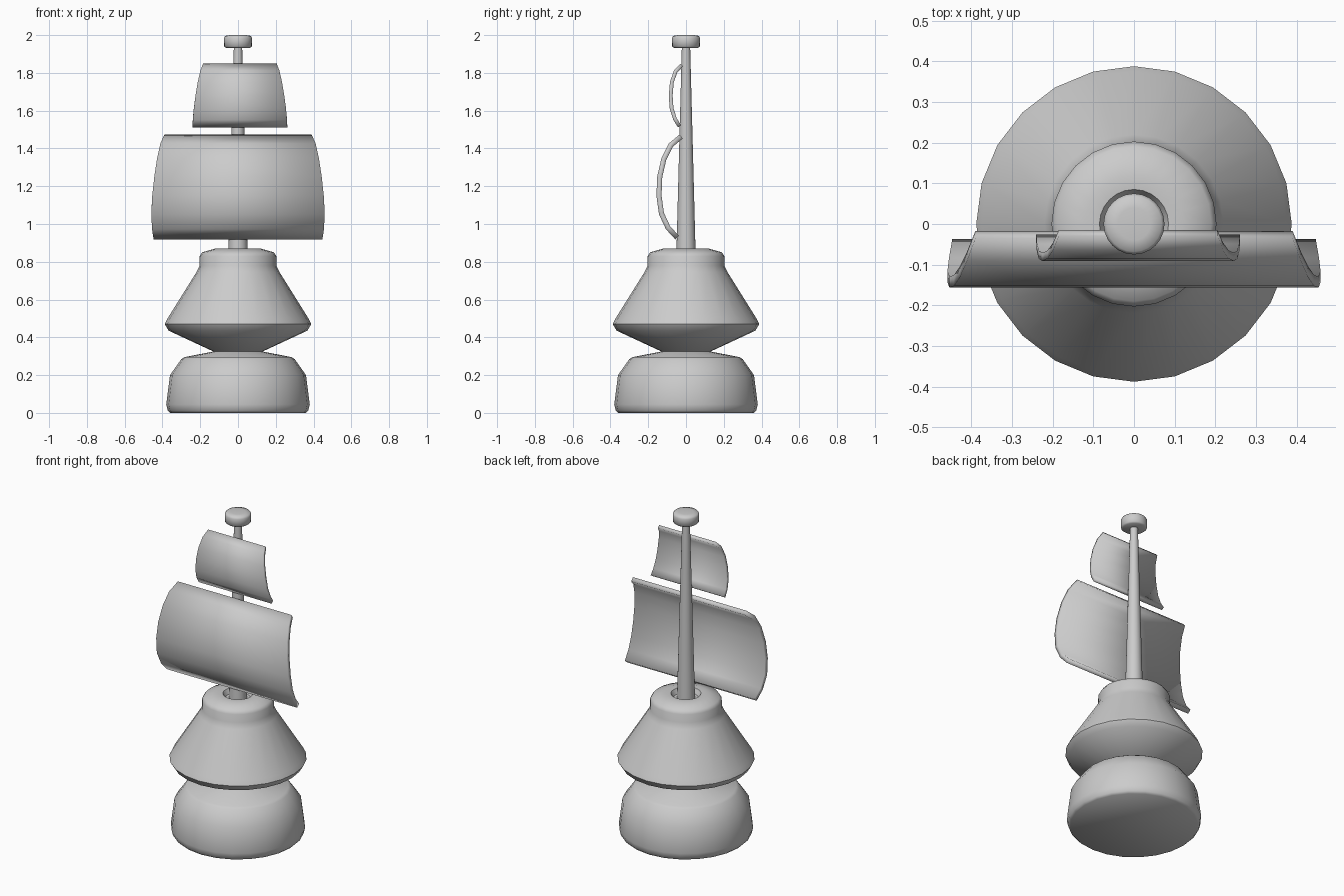
import bpy, bmesh
from math import pi, sin, cos, radians

if "Cube" in bpy.data.objects:
    bpy.data.objects.remove(bpy.data.objects["Cube"])


def finish(name, bm, angle):
    bmesh.ops.recalc_face_normals(bm, faces=bm.faces)
    me = bpy.data.meshes.new(name)
    bm.to_mesh(me)
    bm.free()
    ob = bpy.data.objects.new(name, me)
    bpy.context.collection.objects.link(ob)
    bpy.ops.object.select_all(action='DESELECT')
    ob.select_set(True)
    bpy.context.view_layer.objects.active = ob
    bpy.ops.object.shade_smooth_by_angle(angle=radians(angle))
    return ob


def lathe(name, profile, sides=24, angle=50):
    """Revolve (radius, z) points about z and cap both ends."""
    bm = bmesh.new()
    rings = [[bm.verts.new((r * cos(2 * pi * i / sides), r * sin(2 * pi * i / sides), z))
              for i in range(sides)] for r, z in profile]
    for a, b in zip(rings, rings[1:]):
        for i in range(sides):
            j = (i + 1) % sides
            bm.faces.new((a[i], a[j], b[j], b[i]))
    bm.faces.new(rings[0])
    bm.faces.new(rings[-1])
    return finish(name, bm, angle)


def sail(name, section, thickness, cx=0.0):
    """Billowed sheet from (half width, y, z) rows, thickened evenly."""
    bm = bmesh.new()
    rows = [[bm.verts.new((cx + s * w, y, z)) for s in (-1, 1)] for w, y, z in section]
    for a, b in zip(rows, rows[1:]):
        bm.faces.new((a[0], a[1], b[1], b[0]))
    ob = finish(name, bm, 50)
    mod = ob.modifiers.new("thickness", 'SOLIDIFY')
    mod.thickness = thickness
    mod.offset = 0
    mod.use_even_offset = True
    return ob


# Turned pedestal and body
lathe("base", [(0.36, 0), (0.372, 0.012), (0.38, 0.045), (0.36, 0.20),
               (0.30, 0.285), (0.285, 0.295), (0.13, 0.325), (0.10, 0.34)])
lathe("body", [(0.10, 0.32), (0.13, 0.325), (0.367, 0.435), (0.388, 0.47),
               (0.375, 0.497), (0.22, 0.745), (0.203, 0.78), (0.203, 0.83),
               (0.19, 0.85), (0.12, 0.87), (0.085, 0.868), (0.07, 0.84)])

# Mast and its cap
lathe("mast", [(0.05, 0.80), (0.05, 0.88), (0.022, 1.94)])
lathe("mast_cap", [(0.064, 1.933), (0.073, 1.94), (0.075, 1.985),
                   (0.068, 1.996), (0.04, 2.0)])

# Sails
sail("main_sail", [(0.39, -0.026, 1.463), (0.411, -0.080, 1.418), (0.428, -0.117, 1.345),
                   (0.443, -0.139, 1.25), (0.454, -0.143, 1.15), (0.459, -0.130, 1.055),
                   (0.455, -0.095, 0.98), (0.447, -0.047, 0.928)], 0.027)
sail("top_sail", [(0.195, -0.022, 1.842), (0.209, -0.055, 1.808), (0.223, -0.075, 1.75),
                  (0.235, -0.081, 1.68), (0.244, -0.076, 1.61),
                  (0.249, -0.058, 1.555), (0.251, -0.034, 1.517)], 0.02, 0.01)
